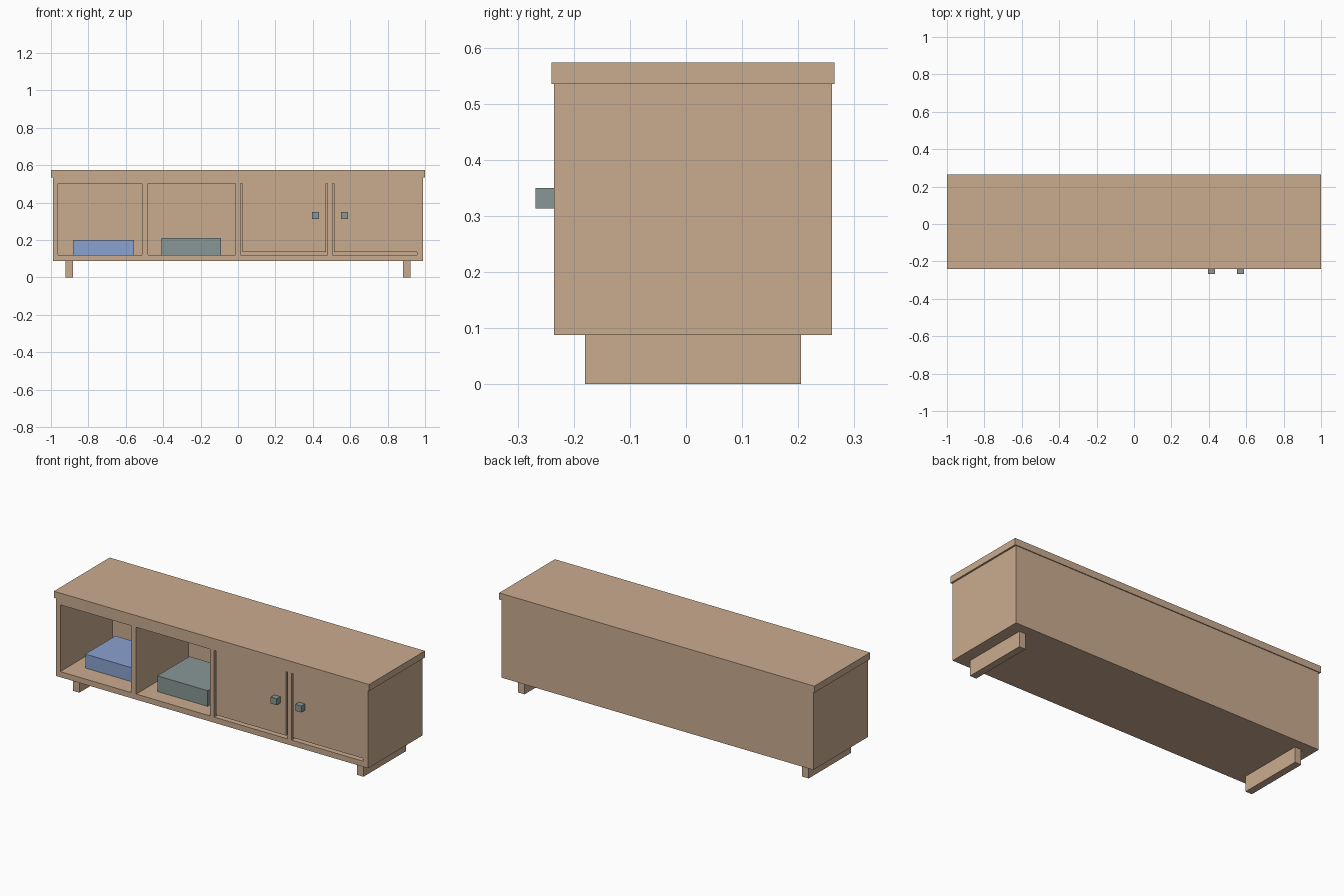
import bpy

if "Cube" in bpy.data.objects:
    bpy.data.objects.remove(bpy.data.objects["Cube"])

FRONT, BACK = -0.235, 0.26     # carcass faces
INNER_BACK = 0.238             # inside of the back panel
FLOOR, CEILING = 0.12, 0.503   # inside of the compartments


def material(name, rgb):
    m = bpy.data.materials.new(name)
    m.diffuse_color = (*rgb, 1)
    m.use_nodes = True
    m.node_tree.nodes["Principled BSDF"].inputs["Base Color"].default_value = m.diffuse_color
    return m


wood = material("light wood", (0.59, 0.41, 0.275))
blue = material("soft blue", (0.255, 0.36, 0.63))
grey = material("grey green", (0.246, 0.309, 0.305))


def box(name, x, y, z, mat):
    """Box given as (min, max) on each axis."""
    bpy.ops.mesh.primitive_cube_add(size=1)
    ob = bpy.context.object
    ob.name = name
    for v in ob.data.vertices:
        v.co = [lo + (hi - lo) * (c + 0.5) for c, (lo, hi) in zip(v.co, (x, y, z))]
    ob.data.materials.append(mat)
    return ob


# Carcass with four hollow compartments
carcass = box("carcass", (-0.99, 0.99), (FRONT, BACK), (0.088, 0.535), wood)
for x in ((-0.963, -0.513), (-0.481, -0.013), (0.013, 0.478), (0.505, 0.957)):
    cutter = box("compartment_cutter", x, (-0.4, INNER_BACK), (FLOOR, CEILING), wood)
    cutter.hide_render = True
    mod = carcass.modifiers.new("compartment", 'BOOLEAN')
    mod.operation, mod.solver, mod.object = 'DIFFERENCE', 'EXACT', cutter
    bpy.context.view_layer.objects.active = carcass
    bpy.ops.object.modifier_apply(modifier=mod.name)
    bpy.data.objects.remove(cutter)

# Overhanging top
box("top_board", (-1, 1), (-0.24, 0.265), (0.535, 0.573), wood)

# Flush doors with narrow gaps, and their knobs
for side, x, knob in (("left", (0.024, 0.47), 0.414), ("right", (0.513, 0.957), 0.57)):
    box(side + "_door", x, (FRONT, FRONT + 0.025), (0.136, CEILING), wood)
    box(side + "_knob", (knob - 0.019, knob + 0.019), (-0.268, FRONT), (0.313, 0.35), grey)

# Runner feet
for side, s in (("left", -1), ("right", 1)):
    box(side + "_foot", sorted((s * 0.881, s * 0.922)), (-0.18, 0.205), (0, 0.088), wood)

# Boxes standing in the open compartments
box("blue_box", (-0.882, -0.555), (-0.124, 0.149), (FLOOR, 0.2), blue)
box("grey_box", (-0.41, -0.09), (-0.146, 0.145), (FLOOR, 0.21), grey)
